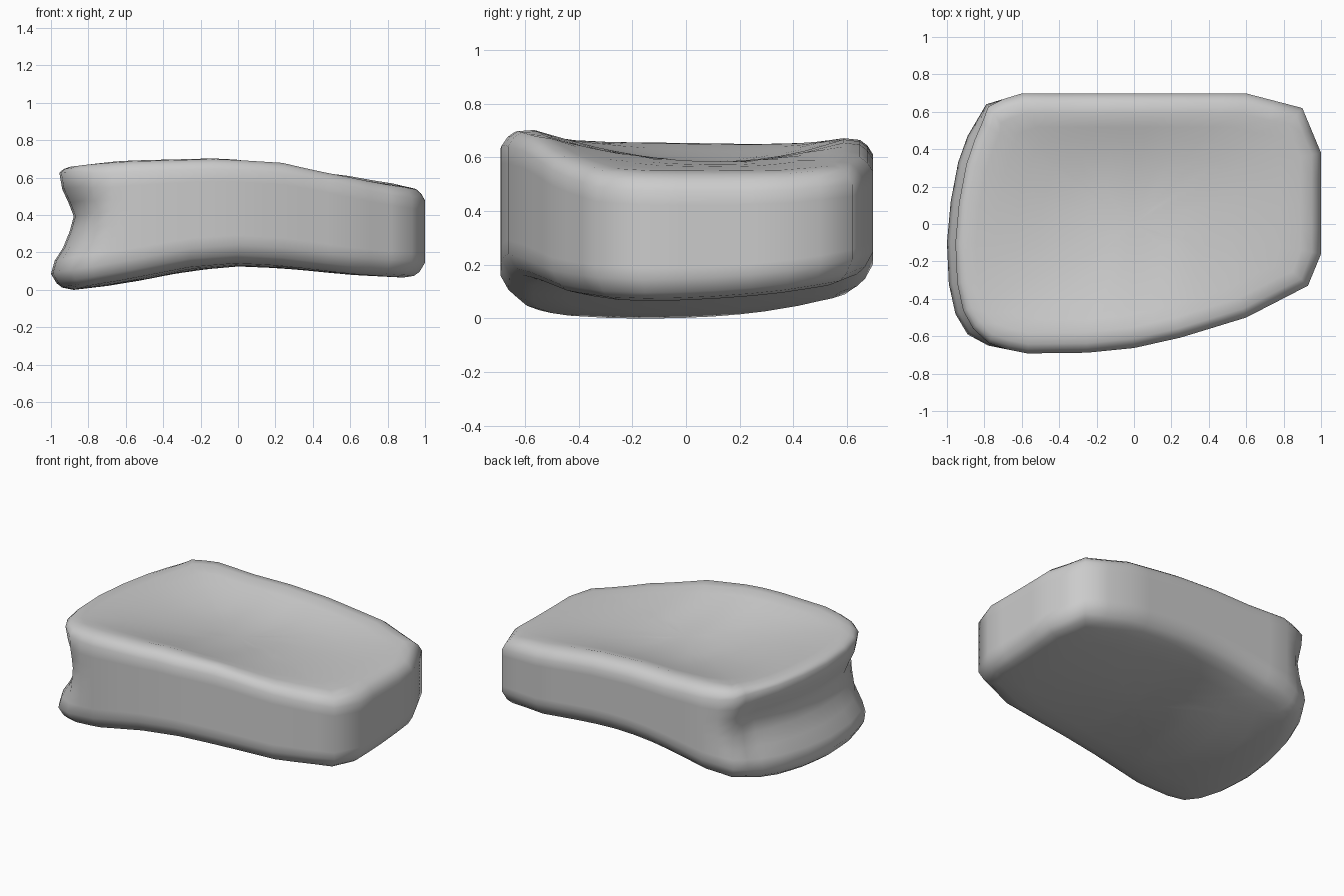
import bpy, bmesh
from mathutils import Vector

if "Cube" in bpy.data.objects:
    bpy.data.objects.remove(bpy.data.objects["Cube"])

# Plan outline, counter-clockwise
OUTLINE = [(.6, .698), (-.6, .698), (-.79, .64), (-.89, .47), (-.94, .33), (-.98, .12),
           (-1, -.1), (-.99, -.32), (-.955, -.48), (-.89, -.59), (-.78, -.65), (-.57, -.692),
           (-.25, -.688), (0, -.663), (.25, -.607), (.6, -.5), (.93, -.33), (1, -.16),
           (1, .38), (.9, .62)]
# Crown and belly heights along x, depth of the top's dish, and its fall to the back
CROWN = [(-1, .665), (-.85, .672), (-.6, .692), (-.1, .706), (.25, .687), (.6, .625), (.9, .56), (1, .545)]
BELLY = [(-1, 0), (-.85, 0), (-.6, .035), (-.25, .103), (0, .125), (.25, .115), (.6, .08), (1, .06)]
DISH = [(-.95, .005), (-.8, .025), (-.5, .075), (-.2, .1), (.1, .095), (.5, .055), (.9, .01)]
TILT = [(-.9, 0), (-.3, .04), (.3, .035), (.9, 0)]


def curve(pts, x):
    if x <= pts[0][0]:
        return pts[0][1]
    for (x0, a), (x1, b) in zip(pts, pts[1:]):
        if x <= x1:
            return a + (b - a) * (x - x0) / (x1 - x0)
    return pts[-1][1]


def top_z(x, y):
    u = (y - .08) / (.5 if y > .08 else .64)
    dip = curve(DISH, x) * max(0, 1 - u * u)
    return curve(CROWN, x) - dip - curve(TILT, x) * (y + .64) / 1.28


def bottom_z(x, y):
    return curve(BELLY, x) + .042 * ((y + .15) / .6) ** 2


# Split long edges of the outline
plan = []
for i, p in enumerate(OUTLINE):
    a, b = Vector(p), Vector(OUTLINE[(i + 1) % len(OUTLINE)])
    n = max(1, round((b - a).length / .13))
    plan += [a.lerp(b, k / n) for k in range(n)]
N = len(plan)
inward = []
for i in range(N):
    t = (plan[(i + 1) % N] - plan[i]).normalized() + (plan[i] - plan[i - 1]).normalized()
    inward.append(Vector((-t.y, t.x)).normalized())


def left_weight(p):
    t = min(1, max(0, (-p.x - .7) / .22))
    return t * t * (3 - 2 * t)


def pos(i, inset, shift):
    return plan[i] + inward[i] * (inset + shift * left_weight(plan[i]))


rings = []
# Underside, from the middle outwards, then the rounded lower edge
for s in (.2, .4, .6, .8):
    pts = [pos(i, .12, 0) * s for i in range(N)]
    rings.append([(p.x, p.y, bottom_z(*p)) for p in pts])
for inset, rise in ((.12, 0), (.06, .012), (.03, .035), (0, .085)):
    pts = [pos(i, inset, 0) for i in range(N)]
    rings.append([(p.x, p.y, bottom_z(*p) + rise) for p in pts])
# Side wall with the finger groove on the left end
for f, shift in ((.13, .02), (.26, .065), (.42, .1), (.57, .122), (.7, .095), (.84, .06), (1, .045)):
    ring = []
    for i in range(N):
        p = pos(i, 0, shift)
        drop = .06 - .025 * left_weight(plan[i])
        lo, hi = bottom_z(*plan[i]) + .085, top_z(*plan[i]) - drop
        ring.append((p.x, p.y, lo + (hi - lo) * f))
    rings.append(ring)
# Rounded upper edge, then the dished top
for inset, drop in ((.022, .026), (.05, .006), (.11, 0)):
    pts = [pos(i, inset, .045) for i in range(N)]
    rings.append([(p.x, p.y, top_z(*p) - drop * (1 - .4 * left_weight(plan[i])))
                  for i, p in enumerate(pts)])
for s in (.88, .75, .6, .45, .3, .15):
    pts = [pos(i, .11, .045) * s for i in range(N)]
    rings.append([(p.x, p.y, top_z(*p)) for p in pts])

# Skin the rings and close both ends
bm = bmesh.new()
low = min(z for r in rings for _, _, z in r)
loops = [[bm.verts.new((x, y, z - low)) for x, y, z in r] for r in rings]
for a, b in zip(loops, loops[1:]):
    for i in range(N):
        j = (i + 1) % N
        bm.faces.new((a[i], a[j], b[j], b[i]))
for loop, z in ((loops[0], bottom_z(0, 0)), (loops[-1], top_z(0, 0))):
    c = bm.verts.new((0, 0, z - low))
    for i in range(N):
        bm.faces.new((loop[i], loop[(i + 1) % N], c))
bmesh.ops.recalc_face_normals(bm, faces=bm.faces)
for f in bm.faces:
    f.smooth = True
mesh = bpy.data.meshes.new("grooved_block")
bm.to_mesh(mesh)
bm.free()
obj = bpy.data.objects.new("grooved_block", mesh)
bpy.context.collection.objects.link(obj)
